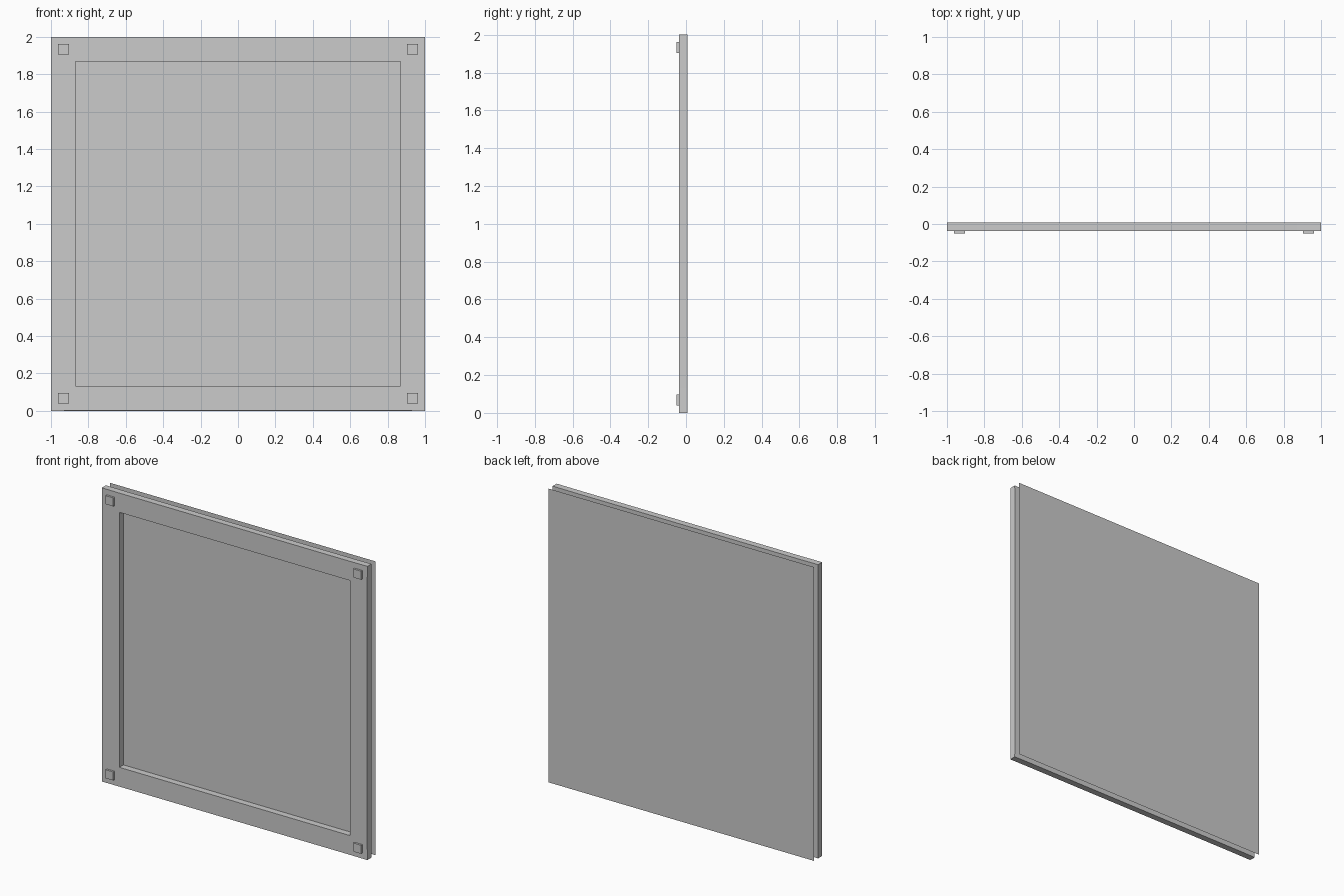
import bpy, bmesh

if "Cube" in bpy.data.objects:
    bpy.data.objects.remove(bpy.data.objects["Cube"])

INNER = 0.868      # half width of the opening
PINCH = 0.001      # rails sit a touch inside the corners
FRONT, BACK = -0.037, 0.007


def finish(bm, name):
    bmesh.ops.recalc_face_normals(bm, faces=bm.faces)
    mesh = bpy.data.meshes.new(name)
    bm.to_mesh(mesh)
    bm.free()
    obj = bpy.data.objects.new(name, mesh)
    bpy.context.collection.objects.link(obj)
    return obj


def box(name, x, y0, y1, z, half):
    bm = bmesh.new()
    bmesh.ops.create_cube(bm, size=1)
    for v in bm.verts:
        v.co.x = x + v.co.x * 2 * half
        v.co.y = (y0 + y1) / 2 + v.co.y * (y1 - y0)
        v.co.z = z + v.co.z * 2 * half
    return finish(bm, name)


def sheet(name, y, half):
    bm = bmesh.new()
    bm.faces.new([bm.verts.new((x * half, y, 1 + z * half))
                  for x, z in ((1, -1), (-1, -1), (-1, 1), (1, 1))])
    return finish(bm, name)


# Square frame: a 3 x 3 grid without its middle cell, given depth
bm = bmesh.new()
line = [-1, -INNER, INNER, 1]
grid = {}
for i, x in enumerate(line):
    for k, z in enumerate(line):
        px = x * (1 - PINCH) if abs(x) == 1 and abs(z) < 1 else x
        pz = z * (1 - PINCH) if abs(z) == 1 and abs(x) < 1 else z
        grid[i, k] = bm.verts.new((px, FRONT, 1 + pz))
for i in range(3):
    for k in range(3):
        if (i, k) != (1, 1):
            bm.faces.new([grid[i, k], grid[i + 1, k],
                          grid[i + 1, k + 1], grid[i, k + 1]])
ret = bmesh.ops.extrude_face_region(bm, geom=bm.faces[:], use_keep_orig=True)
for v in ret["geom"]:
    if isinstance(v, bmesh.types.BMVert):
        v.co.y = BACK
finish(bm, "frame")

# Square studs on the front corners
for sx, side in ((-1, "left"), (1, "right")):
    for sz, level in ((-1, "bottom"), (1, "top")):
        box(f"stud_{level}_{side}", sx * 0.933, -0.051, FRONT,
            1 + sz * 0.933, 0.029)

# Panel closing the opening, and the thin sheet floating behind the frame
sheet("inset_panel", BACK, INNER)
sheet("back_sheet", 0.051, 1)
